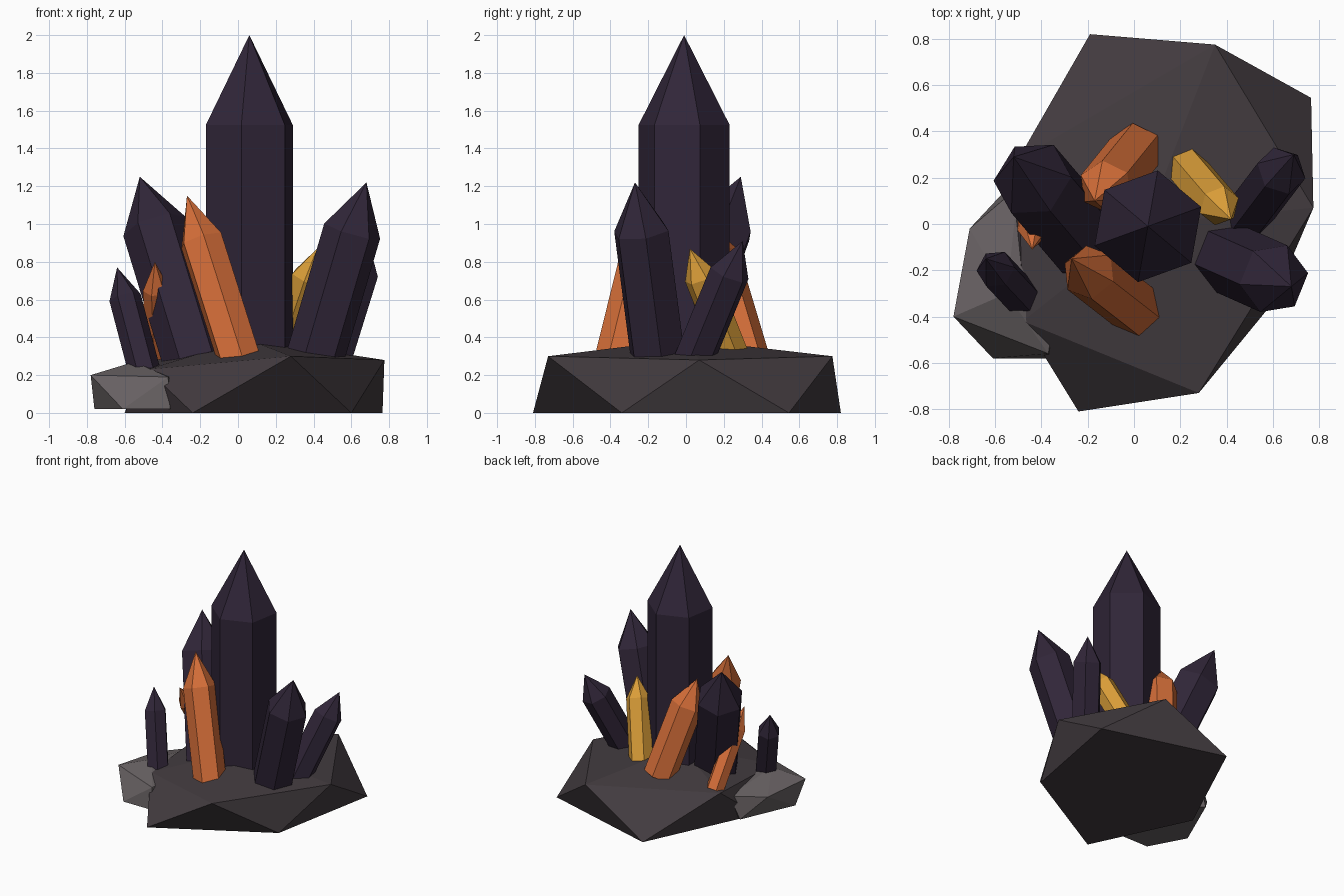
import bpy
import bmesh
from math import radians, cos, sin, tau
from mathutils import Vector

if "Cube" in bpy.data.objects:
    bpy.data.objects.remove(bpy.data.objects["Cube"], do_unlink=True)


def material(name, rgb):
    mat = bpy.data.materials.new(name)
    mat.use_nodes = True
    colour = (*rgb, 1)
    mat.diffuse_color = colour
    bsdf = mat.node_tree.nodes["Principled BSDF"]
    bsdf.inputs["Base Color"].default_value = colour
    bsdf.inputs["Roughness"].default_value = 0.8
    return mat


dark_stone = material("dark stone", (0.055, 0.044, 0.05))
grey_stone = material("grey stone", (0.135, 0.118, 0.122))
purple = material("dark purple crystal", (0.030, 0.019, 0.040))
orange = material("orange crystal", (0.66, 0.155, 0.04))
amber = material("amber crystal", (0.70, 0.34, 0.04))


def finish(name, bm, mat):
    bmesh.ops.recalc_face_normals(bm, faces=bm.faces)
    mesh = bpy.data.meshes.new(name)
    bm.to_mesh(mesh)
    bm.free()
    mesh.materials.append(mat)
    obj = bpy.data.objects.new(name, mesh)
    bpy.context.collection.objects.link(obj)
    return obj


def rock(name, floor, foot, shoulder, apex, mat):
    """Faceted boulder: flat foot outline, staggered upper ring and one apex."""
    bm = bmesh.new()
    for x, y in foot:
        bm.verts.new((x, y, floor))
    for point in (*shoulder, apex):
        bm.verts.new(point)
    hull = bmesh.ops.convex_hull(bm, input=bm.verts)
    spare = {v for v in hull["geom_interior"] if isinstance(v, bmesh.types.BMVert)}
    bmesh.ops.delete(bm, geom=list(spare), context='VERTS')
    return finish(name, bm, mat)


def crystal(name, base, tip, radius, roll, mat, neck=0.72):
    """Six-sided prism with a pointed end, leaning from base to tip."""
    base, tip = Vector(base), Vector(tip)
    axis = tip - base
    lean = Vector((0, 0, 1)).rotation_difference(axis)
    bm = bmesh.new()
    rings = []
    for along in (-0.05, neck):
        ring = []
        for i in range(6):
            a = radians(roll) + tau * i / 6
            spoke = lean @ Vector((radius * cos(a), radius * sin(a), 0))
            ring.append(bm.verts.new(base + axis * along + spoke))
        rings.append(ring)
    low, high = rings
    point = bm.verts.new(tip)
    bm.faces.new(low)
    for i in range(6):
        j = (i + 1) % 6
        bm.faces.new((low[i], low[j], high[j], high[i]))
        bm.faces.new((high[i], high[j], point))
    return finish(name, bm, mat)


# Boulders
rock("base_rock", 0,
     [(-0.24, -0.81), (0.6, -0.34), (0.765, 0.545), (-0.19, 0.82), (-0.6, -0.05)],
     [(0.28, -0.73, 0.3), (0.775, 0.07, 0.28), (0.35, 0.775, 0.3),
      (-0.5, 0.28, 0.27), (-0.48, -0.42, 0.23)],
     (0.05, 0, 0.39), dark_stone)
rock("side_rock", 0.02,
     [(-0.76, -0.3), (-0.61, -0.58), (-0.36, -0.58), (-0.25, -0.1), (-0.57, 0.13)],
     [(-0.78, -0.4, 0.2), (-0.37, -0.56, 0.19), (-0.3, -0.1, 0.2),
      (-0.5, 0.16, 0.2), (-0.71, -0.02, 0.18)],
     (-0.55, -0.3, 0.27), grey_stone)

# Dark crystals
crystal("main_crystal", (0.06, -0.01, 0.3), (0.06, -0.01, 2), 0.245, 20, purple)
crystal("back_right_crystal", (-0.23, -0.05, 0.3), (-0.52, 0.29, 1.25), 0.175, 0, purple)
crystal("front_left_crystal", (0.41, -0.15, 0.3), (0.68, -0.27, 1.22), 0.155, 8, purple)
crystal("back_left_crystal", (0.5, 0.05, 0.3), (0.69, 0.3, 0.91), 0.11, 45, purple)
crystal("side_rock_crystal", (-0.49, -0.31, 0.2), (-0.64, -0.15, 0.77), 0.085, 3, purple)

# Bright crystals
crystal("front_orange_crystal", (0, -0.36, 0.3), (-0.27, -0.15, 1.15), 0.12, 38, orange)
crystal("back_orange_crystal", (0, 0.31, 0.33), (-0.17, 0.1, 1.03), 0.12, 35, orange)
crystal("small_orange_crystal", (-0.42, 0.22, 0.28), (-0.44, -0.11, 0.8), 0.07, 10, orange)
crystal("amber_crystal", (0.24, 0.23, 0.34), (0.42, 0.02, 0.87), 0.09, 20, amber)
